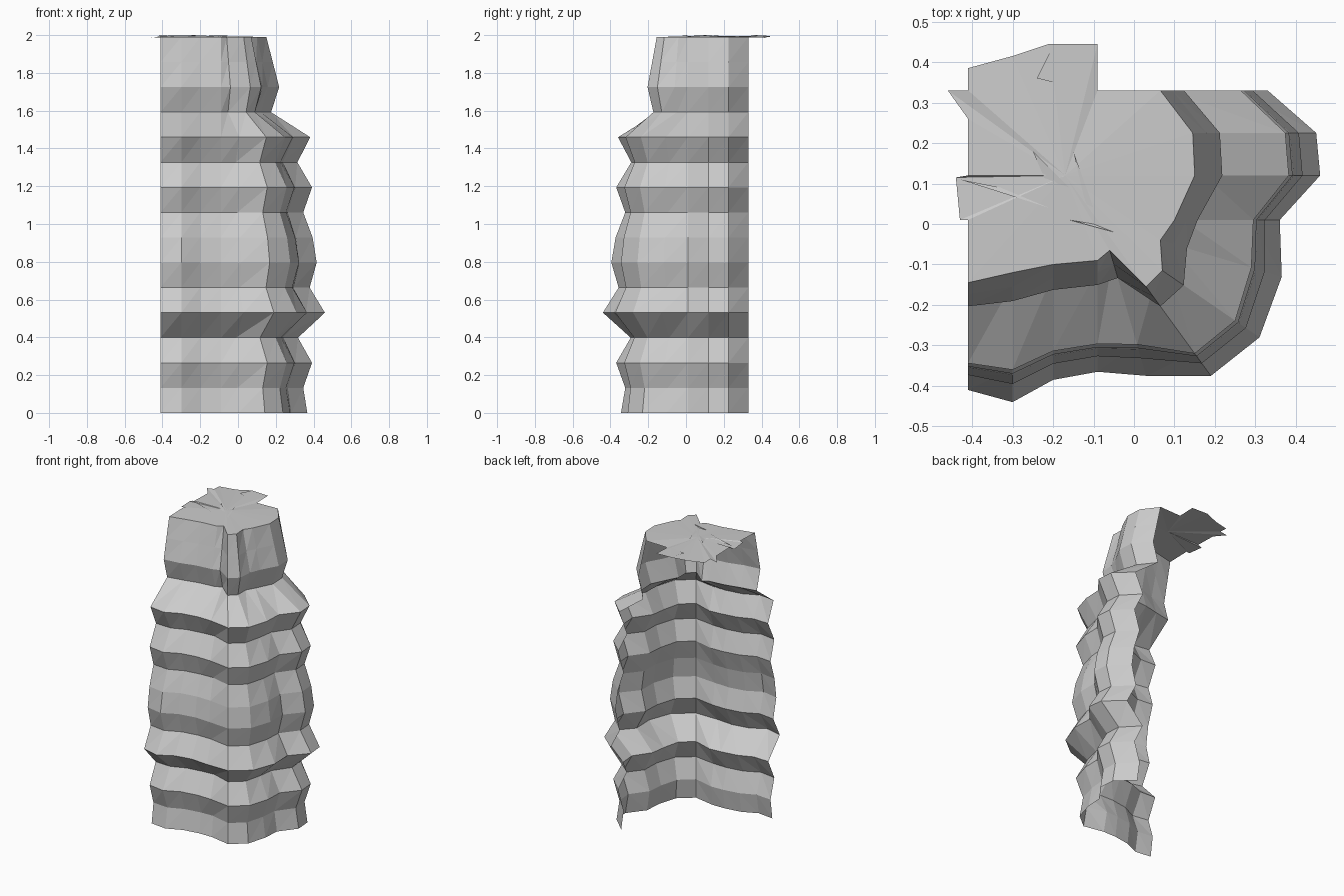
import bpy
import bmesh
from mathutils import Vector

cube = bpy.data.objects.get("Cube")
if cube:
    bpy.data.objects.remove(cube, do_unlink=True)

# One plain stone colour
stone = bpy.data.materials.new("grey stone")
stone.use_nodes = True
colour = (0.6, 0.6, 0.6, 1.0)
stone.diffuse_color = colour
stone.node_tree.nodes["Principled BSDF"].inputs["Base Color"].default_value = colour


def add_object(name, bm):
    """Turn a bmesh into a flat-shaded stone object."""
    mesh = bpy.data.meshes.new(name)
    bm.to_mesh(mesh)
    bm.free()
    mesh.materials.append(stone)
    obj = bpy.data.objects.new(name, mesh)
    bpy.context.collection.objects.link(obj)
    return obj


# Plan outlines of the wall, from the left end round the corner to the back end
widest = [(-.41, -.41), (-.3, -.44), (-.2, -.385), (-.09, -.365),
          (.03, -.375), (.19, -.375), (.31, -.28), (.365, -.13),
          (.36, .01), (.46, .12), (.45, .225), (.33, .33)]
narrowest = [(-.41, -.145), (-.3, -.12), (-.2, -.1), (-.09, -.09),
             (-.06, -.065), (.03, -.155), (.07, -.115), (.065, -.04),
             (.1, .01), (.15, .12), (.145, .225), (.065, .33)]

# How far each evenly spaced ledge bulges from the narrowest to the widest outline
bulges = [.7, .63, .78, .54, 1, .74, .86, .79,
          .63, .78, .53, .75, .08, .22, .11, 0]
wall_top = 1.99


def ledge_points(level, bulge):
    z = wall_top * level / (len(bulges) - 1)
    return [Vector((*inner, z)).lerp(Vector((*outer, z)), bulge)
            for inner, outer in zip(narrowest, widest)]


# Cliff wall: an open sheet of stacked, triangulated ledges
bm = bmesh.new()
rows = [[bm.verts.new(p) for p in ledge_points(level, bulge)]
        for level, bulge in enumerate(bulges)]
for lower, upper in zip(rows, rows[1:]):
    for i in range(len(lower) - 1):
        bm.faces.new((lower[i], lower[i + 1], upper[i + 1]))
        bm.faces.new((lower[i], upper[i + 1], upper[i]))
add_object("cliff_wall", bm)

# Ragged cap: a nearly flat fan that overhangs the open back and left sides
ragged_edge = [(-.09, .33), (-.09, .445), (-.21, .445), (-.3, .415),
               (-.41, .385), (-.41, .33), (-.46, .33), (-.41, .26),
               (-.41, .12), (-.44, .115), (-.43, .01), (-.41, .01)]
bm = bmesh.new()
rim = [bm.verts.new((x, y, wall_top)) for x, y in narrowest]
rim += [bm.verts.new((x, y, wall_top + .004 * (i % 3 - 1)))
        for i, (x, y) in enumerate(ragged_edge)]
centre = bm.verts.new((-.17, .12, wall_top + .006))
for a, b in zip(rim, rim[1:] + rim[:1]):
    bm.faces.new((a, b, centre))
add_object("cliff_cap", bm)

# Loose shards: thin slivers lying on the cap
shards = [((-.43, .11), (-.21, .04), (-.33, .09)),
          ((-.25, .18), (-.16, .09), (-.22, .11)),
          ((-.15, .18), (-.1, .04), (-.12, .05)),
          ((-.16, .01), (-.05, -.02), (-.1, .0)),
          ((-.24, .36), (-.2, .44), (-.12, .33))]
bm = bmesh.new()
for corners in shards:
    bm.faces.new([bm.verts.new((x, y, wall_top + .01 - .003 * k))
                  for k, (x, y) in enumerate(corners)])
bmesh.ops.recalc_face_normals(bm, faces=bm.faces)
for face in bm.faces:
    if face.normal.z < 0:
        face.normal_flip()
add_object("cap_shards", bm)
